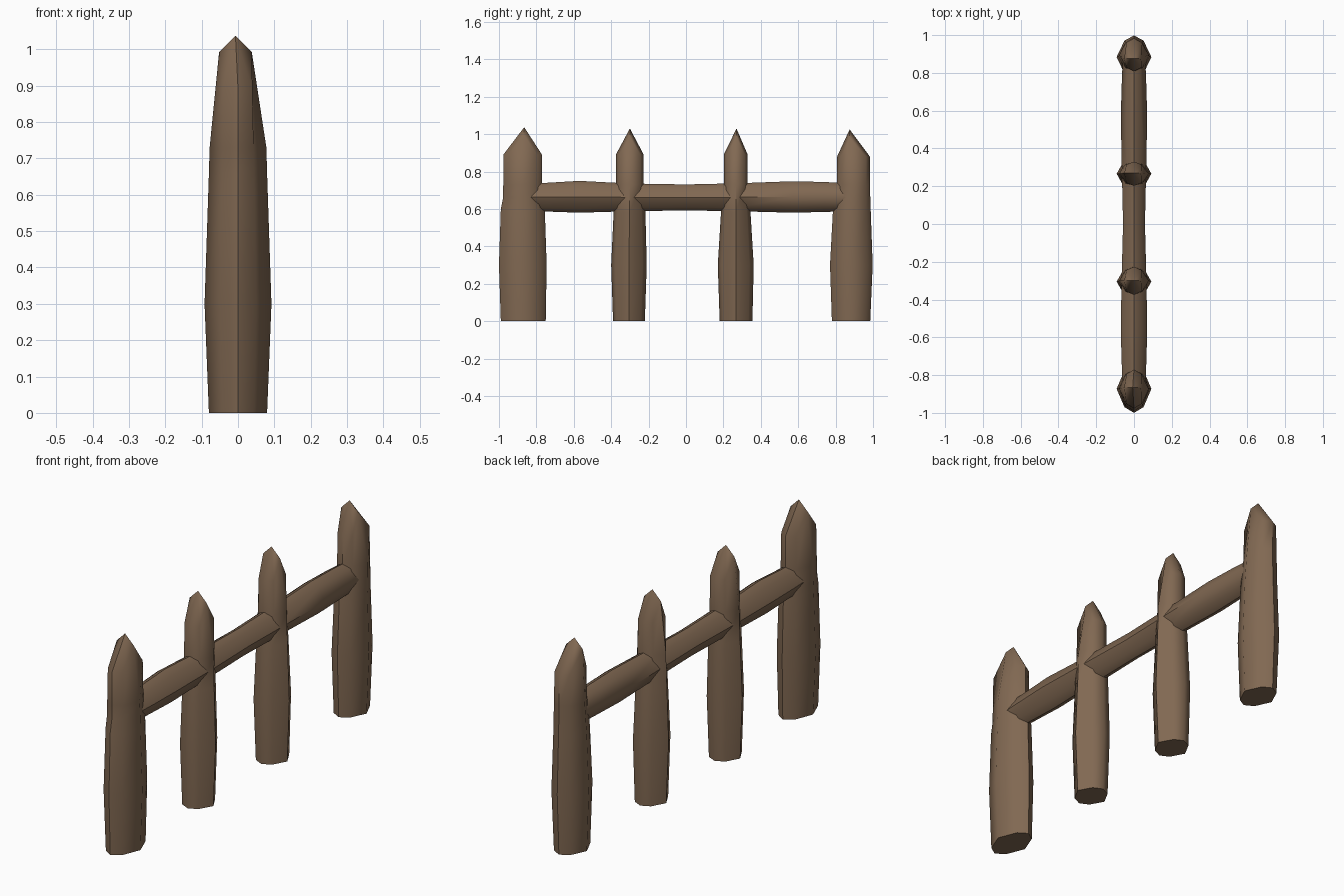
import bpy, bmesh, math

if "Cube" in bpy.data.objects:
    bpy.data.objects.remove(bpy.data.objects["Cube"])

wood = bpy.data.materials.new("brown_wood")
wood.diffuse_color = (0.22, 0.14, 0.085, 1)
wood.use_nodes = True
wood.node_tree.nodes["Principled BSDF"].inputs["Base Color"].default_value = wood.diffuse_color

# Eight-sided section as fractions of the half widths
SECTION = [(1, 0), (0.55, 0.76), (0, 1), (-0.55, 0.76),
           (-1, 0), (-0.55, -0.76), (0, -1), (0.55, -0.76)]


def loft(name, rings, tip=None):
    """Skin a list of 8-point rings, closing the ends (optionally with a tip)."""
    bm = bmesh.new()
    loops = [[bm.verts.new(p) for p in ring] for ring in rings]
    for a, b in zip(loops, loops[1:]):
        for i in range(8):
            j = (i + 1) % 8
            bm.faces.new((a[i], a[j], b[j], b[i]))
    bm.faces.new(loops[0])
    if tip:
        apex = bm.verts.new(tip)
        top = loops[-1]
        for i in range(8):
            bm.faces.new((top[i], top[(i + 1) % 8], apex))
    else:
        bm.faces.new(loops[-1])
    bmesh.ops.recalc_face_normals(bm, faces=bm.faces)
    me = bpy.data.meshes.new(name)
    bm.to_mesh(me)
    bm.free()
    me.materials.append(wood)
    ob = bpy.data.objects.new(name, me)
    bpy.context.collection.objects.link(ob)
    bpy.ops.object.select_all(action='DESELECT')
    ob.select_set(True)
    bpy.context.view_layer.objects.active = ob
    bpy.ops.object.shade_smooth_by_angle(angle=math.radians(52))


def post(name, spans, shoulder, tip_y, tip_z):
    """spans: (z, half width in x, y low, y high) from the ground up."""
    rings = []
    for z, hx, lo, hi in spans:
        c, hy = (lo + hi) / 2, (hi - lo) / 2
        rings.append([(hx * u, c + hy * v, z) for u, v in SECTION])
    # Pointed top: side shoulders stay low, the front and back corners rise
    lo, hi = spans[-1][2:]
    c, hy = (lo + hi) / 2, (hi - lo) / 2
    rings.append([(0.045 * u - 0.007, tip_y, tip_z - 0.045) if v == 0 else
                  (0.072 * u, c + hy * v, shoulder) for u, v in SECTION])
    loft(name, rings, (-0.007, tip_y, tip_z))


# Posts
post("end_post_left", [(0, 0.08, -0.99, -0.75), (0.3, 0.092, -1.0, -0.745),
                       (0.6, 0.082, -0.99, -0.755), (0.66, 0.08, -0.978, -0.765),
                       (0.73, 0.078, -0.977, -0.77)], 0.89, -0.865, 1.037)
post("middle_post_left", [(0, 0.08, -0.39, -0.22), (0.3, 0.092, -0.40, -0.21),
                          (0.58, 0.082, -0.387, -0.217), (0.73, 0.078, -0.375, -0.226)],
     0.89, -0.30, 1.03)
post("middle_post_right", [(0, 0.08, 0.18, 0.355), (0.3, 0.092, 0.17, 0.362),
                           (0.58, 0.082, 0.187, 0.345), (0.73, 0.078, 0.202, 0.33)],
     0.89, 0.27, 1.03)
post("end_post_right", [(0, 0.08, 0.78, 0.985), (0.3, 0.092, 0.77, 0.998),
                        (0.58, 0.082, 0.785, 0.988), (0.73, 0.078, 0.808, 0.983)],
     0.88, 0.875, 1.025)

# Rail: y, half width in x, z low, z high
RAIL = [(-0.86, 0.06, 0.588, 0.737), (-0.74, 0.065, 0.586, 0.74),
        (-0.57, 0.07, 0.58, 0.75), (-0.3, 0.066, 0.588, 0.736),
        (0, 0.058, 0.592, 0.731), (0.27, 0.064, 0.588, 0.737),
        (0.57, 0.07, 0.58, 0.748), (0.74, 0.065, 0.584, 0.744),
        (0.87, 0.06, 0.588, 0.737)]
loft("rail", [[(hx * u, y, (lo + hi) / 2 + (hi - lo) / 2 * v) for u, v in SECTION]
              for y, hx, lo, hi in RAIL])
